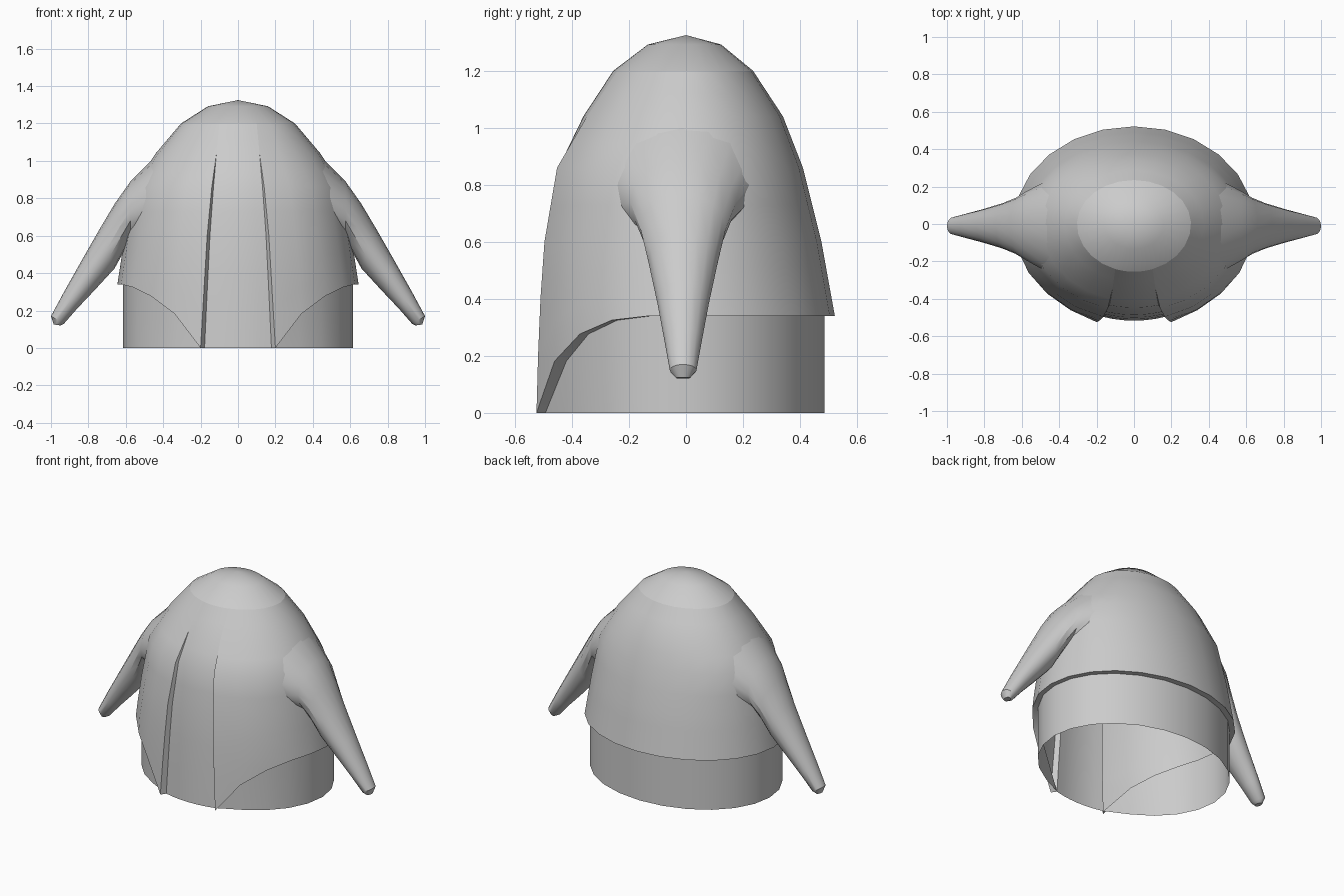
import bpy, bmesh
from math import sin, cos, pi, asin, sqrt

cube = bpy.data.objects.get("Cube")
if cube:
    bpy.data.objects.remove(cube, do_unlink=True)

mat = bpy.data.materials.new("light grey cloth")
mat.use_nodes = True
grey = (0.6, 0.6, 0.6, 1)
mat.diffuse_color = grey
mat.node_tree.nodes["Principled BSDF"].inputs["Base Color"].default_value = grey


def lerp(table, t):
    """Piecewise linear lookup; rows are (key, value...) in rising order."""
    if t <= table[0][0]:
        return table[0][1:]
    for a, b in zip(table, table[1:]):
        if t <= b[0]:
            k = (t - a[0]) / (b[0] - a[0])
            return [p + (q - p) * k for p, q in zip(a[1:], b[1:])]
    return table[-1][1:]


# height, half width, front depth, back depth
COAT = [(0, .63, .553, .53), (.34, .645, .536, .522), (.6, .605, .516, .475),
        (.86, .56, .467, .41), (1.04, .44, .36, .34), (1.2, .305, .255, .235)]
# height, half width of the front opening
OPENING = [(0, .2), (.6, .165), (.86, .14), (1.04, .115), (1.2, .1)]
# angle from the front, hem height
HEM = [(.32, 0), (.55, .17), (.8, .27), (1.17, .34)]
# height, recess of the front panel
RECESS = [(0, .036), (.6, .03), (.86, .02), (1.04, 0)]
COLS = 11


def shell(a, z, inset=0.0):
    """Point on the coat at angle a from the front."""
    rx, front, back = lerp(COAT, z)
    ry = front if cos(a) > 0 else back
    return ((rx - inset) * sin(a), -(ry - inset) * cos(a), z)


def edge_angle(z):
    return asin(lerp(OPENING, z)[0] / lerp(COAT, z)[0])


def build(name, grids, mirror=True, caps=()):
    """Make one smooth object from grids of points."""
    bm = bmesh.new()
    for grid in grids:
        rows = [[bm.verts.new(p) for p in row] for row in grid]
        for r, s in zip(rows, rows[1:]):
            for i in range(len(r) - 1):
                bm.faces.new((r[i], r[i + 1], s[i + 1], s[i]))
    for loop in caps:
        bm.faces.new([bm.verts.new(p) for p in loop])
    bmesh.ops.remove_doubles(bm, verts=bm.verts, dist=.0005)
    bmesh.ops.recalc_face_normals(bm, faces=bm.faces)
    mesh = bpy.data.meshes.new(name)
    bm.to_mesh(mesh)
    bm.free()
    mesh.materials.append(mat)
    ob = bpy.data.objects.new(name, mesh)
    bpy.context.collection.objects.link(ob)
    if mirror:
        mod = ob.modifiers.new("Mirror", 'MIRROR')
        mod.merge_threshold = .001
    bpy.ops.object.select_all(action='DESELECT')
    ob.select_set(True)
    bpy.context.view_layer.objects.active = ob
    bpy.ops.object.shade_smooth_by_angle()
    return ob


def column_angle(i, z):
    a0 = edge_angle(z)
    return a0 + (pi - a0) * i / COLS


# Coat shell with a hem that dips to points beside the opening
columns, hem_outer, hem_inner, skirt_foot = [], [], [], []
for i in range(COLS + 1):
    hem = lerp(HEM, column_angle(i, 0))[0] if i else 0
    heights = [1.2, 1.12, 1.04, .95, .86, .73, .6] + [hem + (.6 - hem) * k for k in (.67, .33, 0)]
    columns.append([shell(column_angle(i, z), z) for z in heights])
    hem_outer.append(columns[-1][-1])
    a = column_angle(i, hem)
    ring = (.615 * sin(a), -.495 * cos(a) if cos(a) > 0 else -.485 * cos(a))
    hem_inner.append((*ring, hem))
    skirt_foot.append((*ring, 0))

# Recessed front panel and the groove walls beside it
panel, groove = [], []
for z in (1.2, 1.12, 1.04, .95, .86, .73, .6, .4, .2, 0):
    recess = lerp(RECESS, z)[0]
    a = edge_angle(z)
    inner = a * (1 - recess * 1.5)
    panel.append([shell(inner * k / 3, z, recess) for k in range(4)])
    groove.append([panel[-1][-1], shell(a, z)])
hem_inner[0] = skirt_foot[0] = panel[-1][-1]

build("coat", [columns])
build("coat_hem", [[hem_outer, hem_inner]])
build("under_skirt", [[hem_inner, skirt_foot]])
build("front_panel", [panel])
build("coat_front_edges", [groove])

# Rounded top
angles = [edge_angle(1.2) * k / 3 for k in range(3)] + [column_angle(i, 1.2) for i in range(COLS + 1)]
cap = []
for z, k in ((1.2, 1), (1.292, .525), (1.325, 0)):
    cap.append([(p[0] * k, p[1] * k, z) for p in (shell(a, 1.2) for a in angles)])
build("top_cap", [cap])

# Tapering sleeves: top (x, z), underside (x, z), half depth
SLEEVE = [(.45, 1.02, .58, .6, .24), (.575, .89, .575, .585, .185),
          (.66, .77, .605, .525, .15), (.74, .635, .66, .425, .122),
          (.84, .46, .77, .305, .09), (.93, .30, .86, .21, .066),
          (1.0, .17, .93, .13, .047), (.985, .125, .95, .12, .025)]
SIDES = 16
rings = []
for n, (tx, tz, ux, uz, depth) in enumerate(SLEEVE):
    ring = []
    for k in range(SIDES + 1):
        t = 2 * pi * (k % SIDES) / SIDES
        h = (1 + cos(t)) / 2
        x, y, z = ux + (tx - ux) * h, depth * sin(t) - .01, uz + (tz - uz) * h
        if n == 0:
            # seat the shoulder on the coat
            rx, front, back = lerp(COAT, z)
            x = rx * sqrt(1 - (y / (front if y < 0 else back)) ** 2) - .008
        ring.append((x, y, z))
    rings.append(ring)
build("sleeves", [rings], caps=[rings[-1][:-1]])
